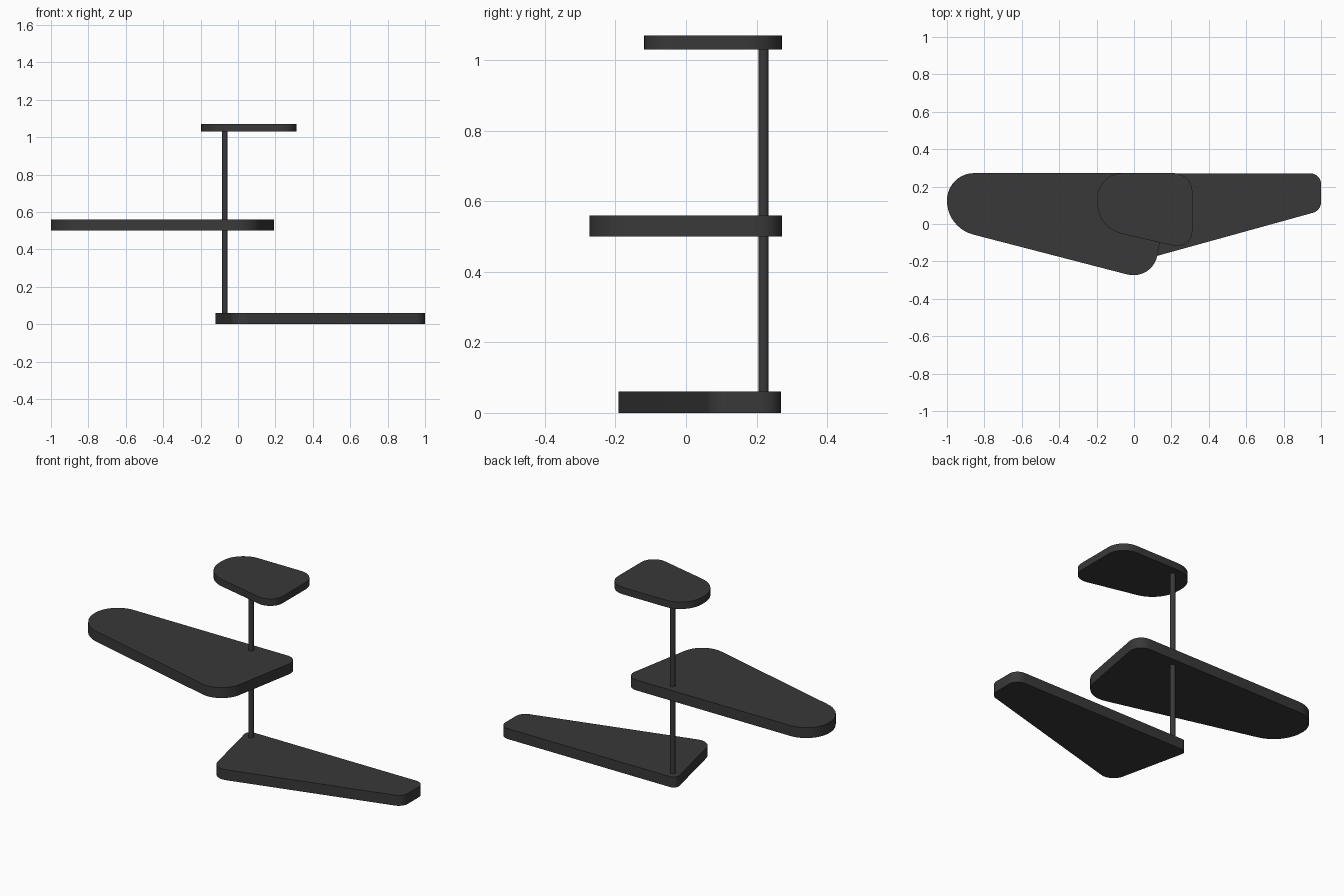
import bpy, bmesh, math
from mathutils import Vector

if "Cube" in bpy.data.objects:
    bpy.data.objects.remove(bpy.data.objects["Cube"])

dark = bpy.data.materials.new("dark_grey")
dark.diffuse_color = (0.04, 0.04, 0.04, 1)
dark.use_nodes = True
dark.node_tree.nodes["Principled BSDF"].inputs["Base Color"].default_value = dark.diffuse_color


def finish(obj):
    obj.data.materials.append(dark)
    bpy.ops.object.select_all(action='DESELECT')
    obj.select_set(True)
    bpy.context.view_layer.objects.active = obj
    bpy.ops.object.shade_smooth_by_angle(angle=math.radians(30))


def fillet(prev, corner, nxt, t, steps=10):
    """Arc rounding a corner, starting and ending at distance t from it."""
    a, b = (prev - corner).normalized(), (nxt - corner).normalized()
    half = a.angle(b) / 2
    centre = corner + (a + b).normalized() * t / math.cos(half)
    start, end = corner + a * t - centre, corner + b * t - centre
    sweep = math.pi - 2 * half
    return [centre + (start * math.sin(sweep * (1 - i / steps)) + end * math.sin(sweep * i / steps))
            / math.sin(sweep) for i in range(steps + 1)]


def plate(name, corners, z0, z1):
    """Slab from counter-clockwise corners (x, y, rounding length)."""
    pts = [Vector((x, y)) for x, y, _ in corners]
    n = len(pts)
    outline = []
    for i, c in enumerate(corners):
        outline += fillet(pts[i - 1], pts[i], pts[(i + 1) % n], c[2])
    bm = bmesh.new()
    face = bm.faces.new([bm.verts.new((p.x, p.y, z0)) for p in outline])
    top = bmesh.ops.extrude_face_region(bm, geom=[face], use_keep_orig=True)
    bmesh.ops.translate(bm, vec=(0, 0, z1 - z0),
                        verts=[g for g in top["geom"] if isinstance(g, bmesh.types.BMVert)])
    bmesh.ops.recalc_face_normals(bm, faces=bm.faces)
    mesh = bpy.data.meshes.new(name)
    bm.to_mesh(mesh)
    bm.free()
    obj = bpy.data.objects.new(name, mesh)
    bpy.context.collection.objects.link(obj)
    finish(obj)


# Three tapered shelves fanning left and right
plate("lower_shelf", [(-0.128, 0.27, 0.04), (-0.02, -0.21, 0.08),
                      (1.0, 0.072, 0.045), (1.0, 0.27, 0.055)], 0, 0.06)
plate("middle_shelf", [(-1.0, 0.272, 0.145), (-1.0, -0.02, 0.145),
                       (0.10, -0.305, 0.14), (0.205, 0.272, 0.08)], 0.5, 0.56)
plate("upper_shelf", [(-0.197, 0.272, 0.135), (-0.197, -0.022, 0.135),
                      (0.312, -0.139, 0.1), (0.312, 0.272, 0.1)], 1.03, 1.07)

# Slim pole joining the shelves
bpy.ops.mesh.primitive_cylinder_add(vertices=32, radius=0.0145, depth=0.97,
                                    location=(-0.07, 0.22, 0.06 + 0.485))
pole = bpy.context.object
pole.name = "pole"
finish(pole)
